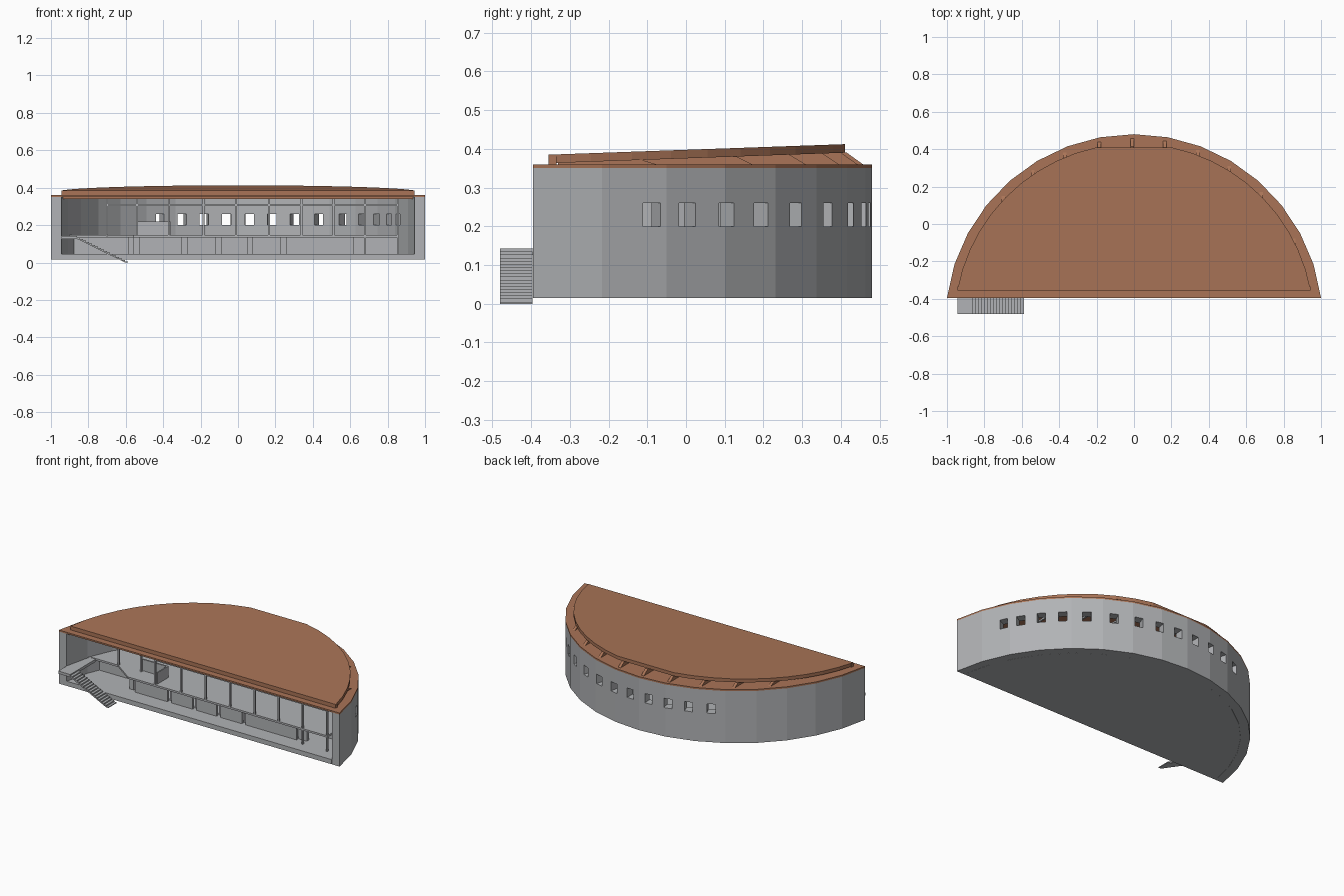
import bpy, bmesh, math
from mathutils import Vector, Matrix

if "Cube" in bpy.data.objects:
    bpy.data.objects.remove(bpy.data.objects["Cube"])

def material(name, rgb):
    m = bpy.data.materials.new(name)
    m.diffuse_color = (*rgb, 1)
    m.use_nodes = True
    m.node_tree.nodes["Principled BSDF"].inputs["Base Color"].default_value = m.diffuse_color
    return m

GREY = material("concrete_grey", (0.44, 0.45, 0.465))
BROWN = material("roof_brown", (0.40, 0.175, 0.095))
CY = -0.53                      # centre of the curved wall

def finish(name, bm, mat):
    bmesh.ops.recalc_face_normals(bm, faces=bm.faces)
    me = bpy.data.meshes.new(name)
    bm.to_mesh(me)
    bm.free()
    me.materials.append(mat)
    ob = bpy.data.objects.new(name, me)
    bpy.context.collection.objects.link(ob)
    return ob

def prism(name, pts, vec, mat):
    """Flat outline of 3D points pushed along a vector."""
    bm = bmesh.new()
    face = bm.faces.new([bm.verts.new(p) for p in pts])
    ext = bmesh.ops.extrude_face_region(bm, geom=[face])
    bmesh.ops.translate(bm, vec=vec, verts=[v for v in ext["geom"] if isinstance(v, bmesh.types.BMVert)])
    return finish(name, bm, mat)

def boxes(name, items, mat):
    """Many boxes in one object: (x0,x1,y0,y1,z0,z1)."""
    bm = bmesh.new()
    for x0, x1, y0, y1, z0, z1 in items:
        m = Matrix.Translation(((x0+x1)/2, (y0+y1)/2, (z0+z1)/2)) @ Matrix.Diagonal((x1-x0, y1-y0, z1-z0, 1))
        bmesh.ops.create_cube(bm, size=1, matrix=m)
    return finish(name, bm, mat)

def arc(r, z, a0=7.8, a1=172.2, n=16):
    out = []
    for i in range(n + 1):
        a = math.radians(a0 + (a1 - a0) * i / n)
        out.append((r * math.cos(a), CY + r * math.sin(a), z))
    return out

def clip_front(pts, y):
    return [(x, max(py, y), z) for x, py, z in pts]

# curved outer wall, C shaped and open at the front
Z0 = 0.015
outer = clip_front(arc(1.01, Z0), -0.395)
inner = arc(0.955, Z0)
outer[0], outer[-1] = (1.0, -0.395, Z0), (-1.0, -0.395, Z0)
inner[0], inner[-1] = (0.945, -0.395, Z0), (-0.945, -0.395, Z0)
wall = prism("curved_wall", outer + inner[::-1], (0, 0, 0.335), GREY)

# window openings cut around the back and right
bm = bmesh.new()
for a in (26, 32, 39, 46, 54, 63, 71.5, 79, 86.3, 93.7, 101, 108.3, 116):
    r = math.radians(a)
    m = (Matrix.Translation((0.98 * math.cos(r), CY + 0.98 * math.sin(r), 0.23))
         @ Matrix.Rotation(r, 4, 'Z') @ Matrix.Diagonal((0.16, 0.05, 0.06, 1)))
    bmesh.ops.create_cube(bm, size=1, matrix=m)
cutter = finish("window_cutter", bm, GREY)
cutter.hide_render = True
mod = wall.modifiers.new("windows", 'BOOLEAN')
mod.operation, mod.solver, mod.object = 'DIFFERENCE', 'EXACT', cutter
bpy.context.view_layer.objects.active = wall
bpy.ops.object.modifier_apply(modifier=mod.name)
bpy.data.objects.remove(cutter)

# ground floor slab
prism("ground_floor", [(x * 0.999, y, Z0) for x, y, z in inner], (0, 0, 0.03), GREY)

# flat roof plate over the wall
prism("roof_plate", [(x, y, 0.35) for x, y, z in outer], (0, 0, 0.01), BROWN)

# raised sloping roof slab with a short straight back edge
def slab_top(y):
    return 0.385 + 0.0355 * (y + 0.355)

half = arc(0.961, 0, 10.5, 78, 10)
plan = half + [(-x, y, z) for x, y, z in reversed(half)]
prism("sloping_roof", [(x, y, slab_top(y) - 0.022) for x, y, z in plan], (0, 0, 0.022), BROWN)
boxes("roof_fascia", [(-0.944, 0.944, -0.3545, -0.335, 0.34, 0.38)], BROWN)

# tapered roof beams showing under the slab at the back
POSTS = [-0.7, -0.54, -0.37, -0.185, -0.01, 0.165, 0.34, 0.51, 0.68, 0.855]
for i, x in enumerate(POSTS):
    ye = CY + math.sqrt(0.955**2 - x * x) - 0.01
    zb = lambda y: slab_top(y) - 0.022
    prism(f"roof_beam_{i}", [(x - .009, -0.33, 0.358), (x - .009, -0.33, zb(-0.33)),
          (x - .009, ye, zb(ye)), (x - .009, ye + 0.045, 0.358)], (0.018, 0, 0), BROWN)

# upper floor following the curved wall, set back on the left
FRONT = -0.32
edge = [(x, y, 0.135) for x, y, z in arc(0.957, 0, 12.7, 172.2)]
upper = [(0.86, FRONT, 0.135), (0.86, -0.12, 0.135)] + [p for p in edge if -0.93 < p[0] < 0.85]
upper += [(-0.93, -0.22, 0.135), (-0.7, -0.22, 0.135), (-0.56, FRONT, 0.135)]
prism("upper_floor", upper, (0, 0, 0.012), GREY)

# slim posts, rails and joists of the front frame
frame = []
for x in POSTS:
    y = FRONT if x > -0.5 else -0.22
    base = 0.045 if x > 0.6 else 0.14
    frame.append((x - .005, x + .005, y, y + 0.012, base, 0.35))
    back = CY + math.sqrt(0.95**2 - x * x)
    frame.append((x - .005, x + .005, y, back, 0.302, 0.312))
frame.append((-0.37, 0.86, FRONT, FRONT + 0.01, 0.302, 0.312))
frame.append((-0.7, -0.37, -0.22, -0.21, 0.302, 0.312))
boxes("front_frame", frame, GREY)

# low upper room partitions on the left
boxes("upper_partition", [(-0.54, -0.365, -0.2, -0.19, 0.147, 0.22),
                          (-0.37, -0.362, -0.3, -0.19, 0.147, 0.22)], GREY)

# ground level wall panels with piers between them
cuts = [-0.53, -0.3, -0.12, 0.05, 0.23, 0.62]
panels = [(a + (0 if i == 0 else 0.028), b, -0.29, -0.275, 0.045, 0.136)
          for i, (a, b) in enumerate(zip(cuts, cuts[1:]))]
piers = [(c, c + 0.028, -0.265, -0.24, 0.045, 0.136) for c in cuts[1:-1]]
piers += [(-0.585, -0.555, -0.27, -0.24, 0.045, 0.136), (0.62, 0.68, -0.27, -0.25, 0.045, 0.136)]
boxes("ground_panels", panels, GREY)
boxes("ground_piers", piers, GREY)
boxes("ground_back_wall", [(-0.9, 0.86, -0.16, -0.145, 0.045, 0.136)], GREY)

# outside stair with landing
N = 17
XA, XB, ZA = -0.86, -0.588, 0.138
dx, dz = (XB - XA) / N, ZA / N
top = [(-0.945, ZA + .005), (XA, ZA + .005)]
for i in range(N):
    z = ZA - dz * (i + 1) + 0.005
    top += [(XA + dx * i, z), (XA + dx * (i + 1), z)]
under = [(XB, 0.0), (XB - dx, 0.0), (XA, ZA - 0.012), (-0.945, ZA - 0.012)]
prism("outside_stair", [(x, -0.48, z) for x, z in top + under], (0, 0.084, 0), GREY)
boxes("entry_bridge", [(-0.945, -0.86, -0.397, -0.22, 0.126, 0.143)], GREY)
